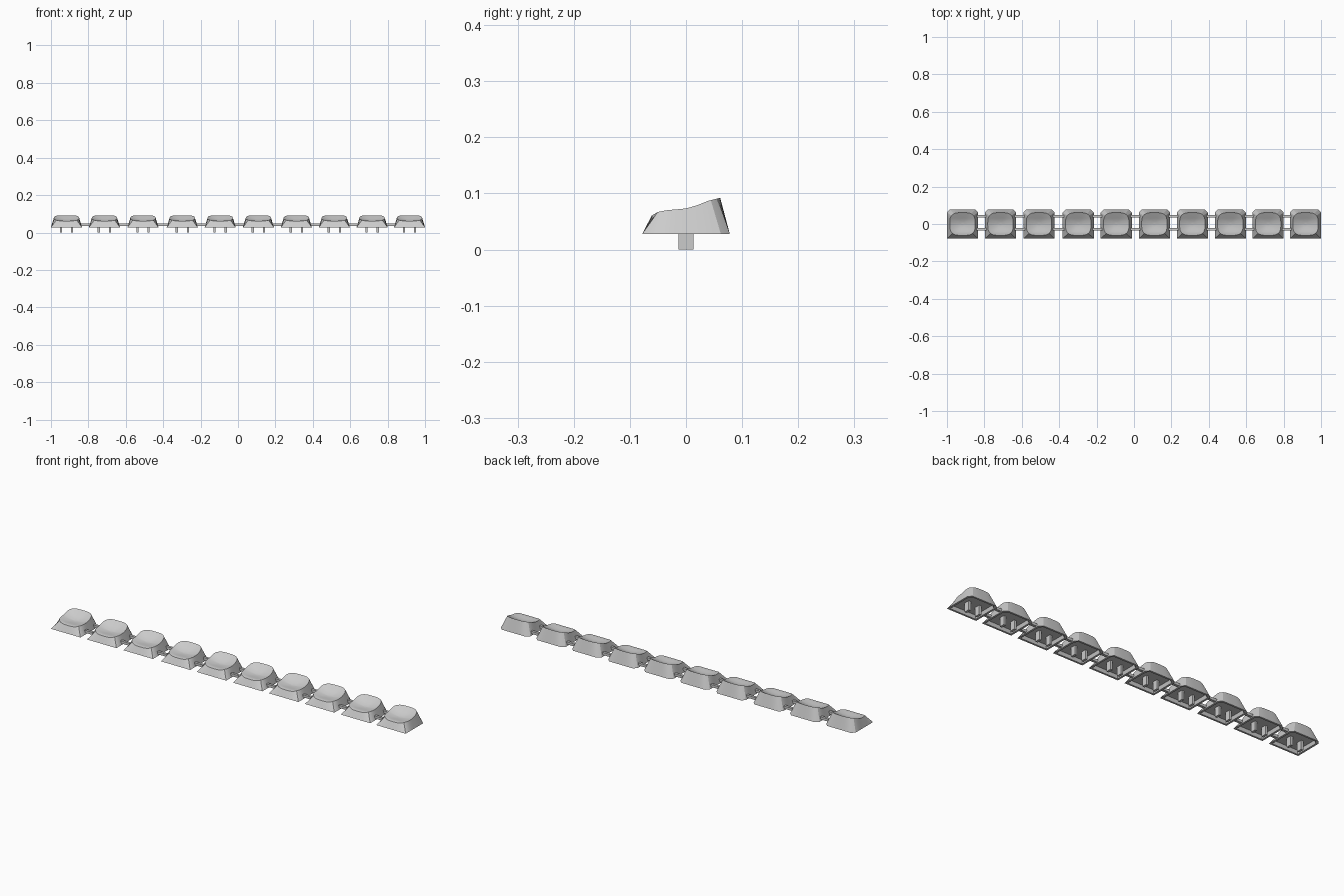
import bpy, bmesh, math
from mathutils import Vector

cube = bpy.data.objects.get("Cube")
if cube:
    bpy.data.objects.remove(cube, do_unlink=True)

grey = bpy.data.materials.new("light_grey_plastic")
grey.use_nodes = True
COLOUR = (0.6, 0.6, 0.6, 1)
grey.diffuse_color = COLOUR
grey.node_tree.nodes["Principled BSDF"].inputs["Base Color"].default_value = COLOUR

W, D, Z0 = 0.083, 0.078, 0.028          # cap half width, half depth, skirt height
CENTRES = [-0.917, -0.714, -0.508, -0.298, -0.095, 0.109, 0.312, 0.515, 0.717, 0.917]
RIM = [(-0.062, 0.06), (-0.05, 0.067), (-0.035, 0.07), (0, 0.073),
       (0.02, 0.079), (0.04, 0.087), (0.06, 0.092)]


def rim_height(y):
    """Height of the dish rim along the depth of the cap."""
    if y <= RIM[0][0]:
        return RIM[0][1]
    for (y0, z0), (y1, z1) in zip(RIM, RIM[1:]):
        if y <= y1:
            return z0 + (z1 - z0) * (y - y0) / (y1 - y0)
    return RIM[-1][1]


def add_object(name, bm):
    bmesh.ops.recalc_face_normals(bm, faces=bm.faces)
    mesh = bpy.data.meshes.new(name)
    bm.to_mesh(mesh)
    bm.free()
    mesh.materials.append(grey)
    obj = bpy.data.objects.new(name, mesh)
    bpy.context.collection.objects.link(obj)
    return obj


def box(name, centre, size):
    bm = bmesh.new()
    bmesh.ops.create_cube(bm, size=1)
    for v in bm.verts:
        v.co = Vector(c + p * s for c, p, s in zip(centre, v.co, size))
    return add_object(name, bm)


def base_outline():
    """Square front corners and chamfered back corners, evenly divided."""
    cut = 0.016
    corners = [(W, -D), (W, D - cut), (W - cut, D), (cut - W, D), (-W, D - cut), (-W, -D)]
    points = []
    for i, a in enumerate(corners):
        b = corners[(i + 1) % len(corners)]
        steps = max(2, round(math.dist(a, b) / 0.012))
        points += [Vector(a).lerp(Vector(b), k / steps) for k in range(steps)]
    return points


def top_point(p):
    """Rounded dish outline in the direction of a base point."""
    n = 3.2
    r = (abs(p.x / 0.068) ** n + abs(p.y / 0.061) ** n) ** (-1 / n)
    return p * r


def build_cap():
    bm = bmesh.new()
    base = base_outline()
    top = [top_point(p) for p in base]

    def ring(points, height):
        return [bm.verts.new((p.x, p.y, height(p))) for p in points]

    # hollow underside, skirt and walls
    rings = [ring([p * 0.82 for p in base], lambda p: 0.045),
             ring([p * 0.88 for p in base], lambda p: Z0),
             ring(base, lambda p: Z0)]
    # scooped top, from the rim inwards
    for t in (1, 0.85, 0.7, 0.52, 0.35, 0.18):
        rings.append(ring([p * t for p in top],
                          lambda p: rim_height(p.y) - 0.012 * (1 - t * t)))
    for a, b in zip(rings, rings[1:]):
        for i in range(len(a)):
            j = (i + 1) % len(a)
            bm.faces.new((a[i], a[j], b[j], b[i]))
    bm.faces.new(rings[0])
    centre = bm.verts.new((0, 0, rim_height(0) - 0.012))
    last = rings[-1]
    for i in range(len(last)):
        bm.faces.new((last[i], last[(i + 1) % len(last)], centre))
    return add_object("keycap_1", bm)


# caps share one mesh
cap = build_cap()
bpy.context.view_layer.objects.active = cap
cap.select_set(True)
bpy.ops.object.shade_smooth_by_angle(angle=math.radians(30))
cap.location.x = CENTRES[0]
for i, x in enumerate(CENTRES):
    if i:
        twin = cap.copy()
        twin.name = f"keycap_{i + 1}"
        twin.location.x = x
        bpy.context.collection.objects.link(twin)
    # pair of stems under each cap
    for side, label in ((-1, "right"), (1, "left")):
        box(f"stem_{label}_{i + 1}", (x + side * 0.03, 0, 0.024), (0.012, 0.027, 0.048))

# joining bars between neighbouring caps
for i, (a, b) in enumerate(zip(CENTRES, CENTRES[1:])):
    for y, label in ((-0.028, "front"), (0.042, "back")):
        box(f"joining_bar_{label}_{i + 1}", ((a + b) / 2, y, 0.041),
            (b - a - 2 * W + 0.022, 0.013, 0.013))
